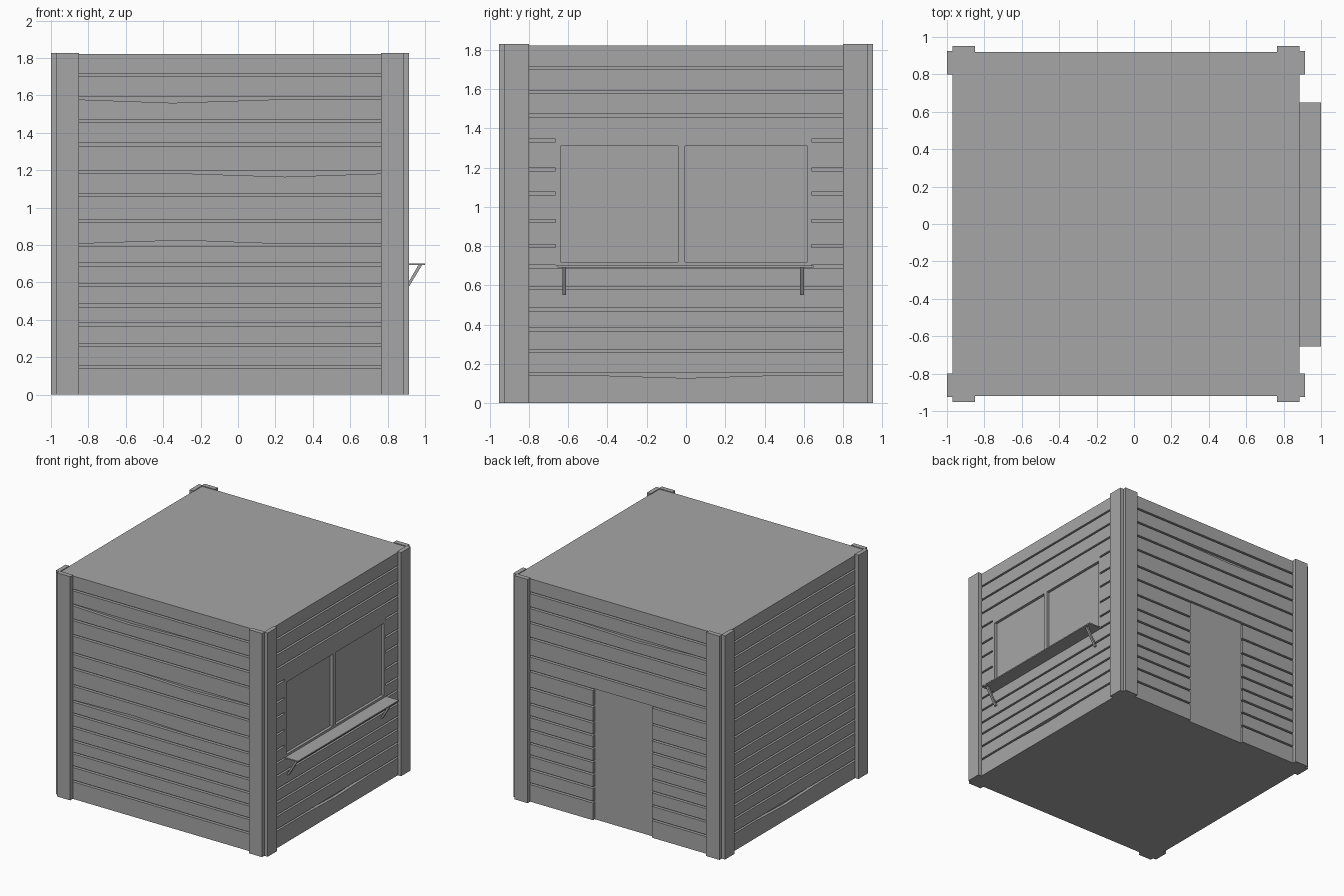
import bpy
import bmesh

if "Cube" in bpy.data.objects:
    bpy.data.objects.remove(bpy.data.objects["Cube"], do_unlink=True)

grey = bpy.data.materials.new("plain_grey")
grey.use_nodes = True
colour = (0.38, 0.38, 0.38, 1)
grey.diffuse_color = colour
grey.node_tree.nodes["Principled BSDF"].inputs["Base Color"].default_value = colour

# Overall extents of the cabin walls
LEFT, RIGHT, HALF, TOP = -0.97, 0.885, 0.92, 1.822
DEPTH, GAP = 0.025, 0.015
GROOVES = [0.14, 0.257, 0.368, 0.47, 0.58, 0.688, 0.792, 0.921,
           1.06, 1.182, 1.33, 1.457, 1.578, 1.70]


def add_prism(bm, outline, place, d0, d1):
    """Extrude an outline of (along, height) points between two depths."""
    a = [bm.verts.new(place(u, z, d0)) for u, z in outline]
    b = [bm.verts.new(place(u, z, d1)) for u, z in outline]
    bm.faces.new(a)
    bm.faces.new(b[::-1])
    for i in range(len(a)):
        j = (i + 1) % len(a)
        bm.faces.new((a[j], a[i], b[i], b[j]))


def rect(u0, u1, z0, z1):
    return [(u0, z0), (u1, z0), (u1, z1), (u0, z1)]


def finish(name, bm):
    bmesh.ops.recalc_face_normals(bm, faces=bm.faces)
    mesh = bpy.data.meshes.new(name)
    bm.to_mesh(mesh)
    bm.free()
    mesh.materials.append(grey)
    ob = bpy.data.objects.new(name, mesh)
    bpy.context.collection.objects.link(ob)
    return ob


def prisms(name, place, outlines, d0, d1):
    bm = bmesh.new()
    for outline in outlines:
        add_prism(bm, outline, place, d0, d1)
    return finish(name, bm)


def box(name, x0, x1, y0, y1, z0, z1):
    return prisms(name, lambda u, z, d: (u, d, z), [rect(x0, x1, z0, z1)], y0, y1)


# Each wall maps (along, height, outward depth) from the core surface
def front(u, z, d): return (u, -HALF + DEPTH - d, z)
def back(u, z, d): return (u, HALF - DEPTH + d, z)
def window_side(u, z, d): return (RIGHT - DEPTH + d, u, z)
def plain_side(u, z, d): return (LEFT + DEPTH - d, u, z)


def plank_wall(name, place, u0, u1, opening=None, dips=None, bulges=None):
    """Planks between grooves, split around an opening; some edges are worn."""
    dips, bulges = dips or {}, bulges or {}
    lows = [0] + [g + GAP for g in GROOVES]
    highs = GROOVES + [TOP]
    outlines = []
    for i, (z0, z1) in enumerate(zip(lows, highs)):
        if opening and z0 < opening[3] and z1 > opening[2]:
            a, b, low, high = opening
            outlines += [rect(u0, a, z0, z1), rect(b, u1, z0, z1)]
            if z1 > high:
                outlines.append(rect(a, b, high, z1))
            if z0 < low:
                outlines.append(rect(a, b, z0, low))
            continue
        lower, upper = [(u0, z0)], [(u1, z1)]
        if i - 1 in bulges:
            start, mid, end, amount = bulges[i - 1]
            lower += [(start, z0), (mid, z0 + amount), (end, z0)]
        if i in dips:
            start, mid, end, amount = dips[i]
            upper += [(end, z1), (mid, z1 - amount), (start, z1)]
        outlines.append(lower + [(u1, z0)] + upper + [(u0, z1)])
    return prisms(name, place, outlines, -0.002, DEPTH)


# Solid core behind the planks
box("cabin_core", LEFT + DEPTH, RIGHT - DEPTH, -HALF + DEPTH, HALF - DEPTH, 0, TOP)

# Plank cladding
DOOR = (-0.336, 0.196, 0, 1.077)
FRAME = (-0.665, 0.64, 0.702, 1.36)
SIDE = HALF - DEPTH
plank_wall("front_planks", front, LEFT, RIGHT,
           dips={12: (-0.85, -0.35, 0.2, 0.018), 9: (-0.27, 0.25, 0.765, 0.017)},
           bulges={6: (-0.85, -0.3, 0.2, 0.018)})
plank_wall("back_planks", back, LEFT, RIGHT, opening=DOOR,
           dips={12: (-0.7, -0.2, 0.4, 0.018)})
plank_wall("window_side_planks", window_side, -SIDE, SIDE, opening=FRAME,
           dips={0: (-0.4, 0, 0.4, 0.012)})
plank_wall("plain_side_planks", plain_side, -SIDE, SIDE,
           dips={0: (-0.4, 0.1, 0.5, 0.015)})

# Recessed door leaf
prisms("door", back, [rect(*DOOR)], -0.002, 0.003)

# Window frame and two recessed panes
a, b, low, high = FRAME
panes = [(-0.64, -0.04), (-0.005, 0.62)]
stiles = [(a, -0.64), (-0.04, -0.005), (0.62, b)]
bars = [rect(u, v, 0.72, 1.31) for u, v in stiles]
bars += [rect(a, b, low, 0.72), rect(a, b, 1.31, high)]
prisms("window_frame", window_side, bars, -0.002, DEPTH)
prisms("window_panes", window_side, [rect(u, v, 0.72, 1.31) for u, v in panes], -0.002, 0.002)

# Serving shelf with slanted brackets
box("serving_shelf", RIGHT - 0.005, 1.0, -0.655, 0.65, 0.692, 0.702)
strut = [(RIGHT - 0.003, 0.55), (RIGHT + 0.012, 0.55), (0.985, 0.694), (0.965, 0.694)]
for side, y in (("right", -0.62), ("left", 0.59)):
    prisms("shelf_bracket_" + side, lambda u, z, d: (u, d, z), [strut], y - 0.01, y + 0.01)

# Corner posts, each made of two trim boards
for side, x, out in (("right", LEFT, -1), ("left", RIGHT, 1)):
    for end, s in (("front", -1), ("back", 1)):
        xs = sorted((x, x - out * 0.12))
        ys = sorted((s * (HALF - 0.005), s * 0.953))
        box(f"{end}_{side}_post_face", *xs, *ys, 0, 1.828)
        xs = sorted((x - out * 0.005, x + out * 0.03))
        ys = sorted((s * 0.80, s * 0.924))
        box(f"{end}_{side}_post_edge", *xs, *ys, 0, 1.828)
